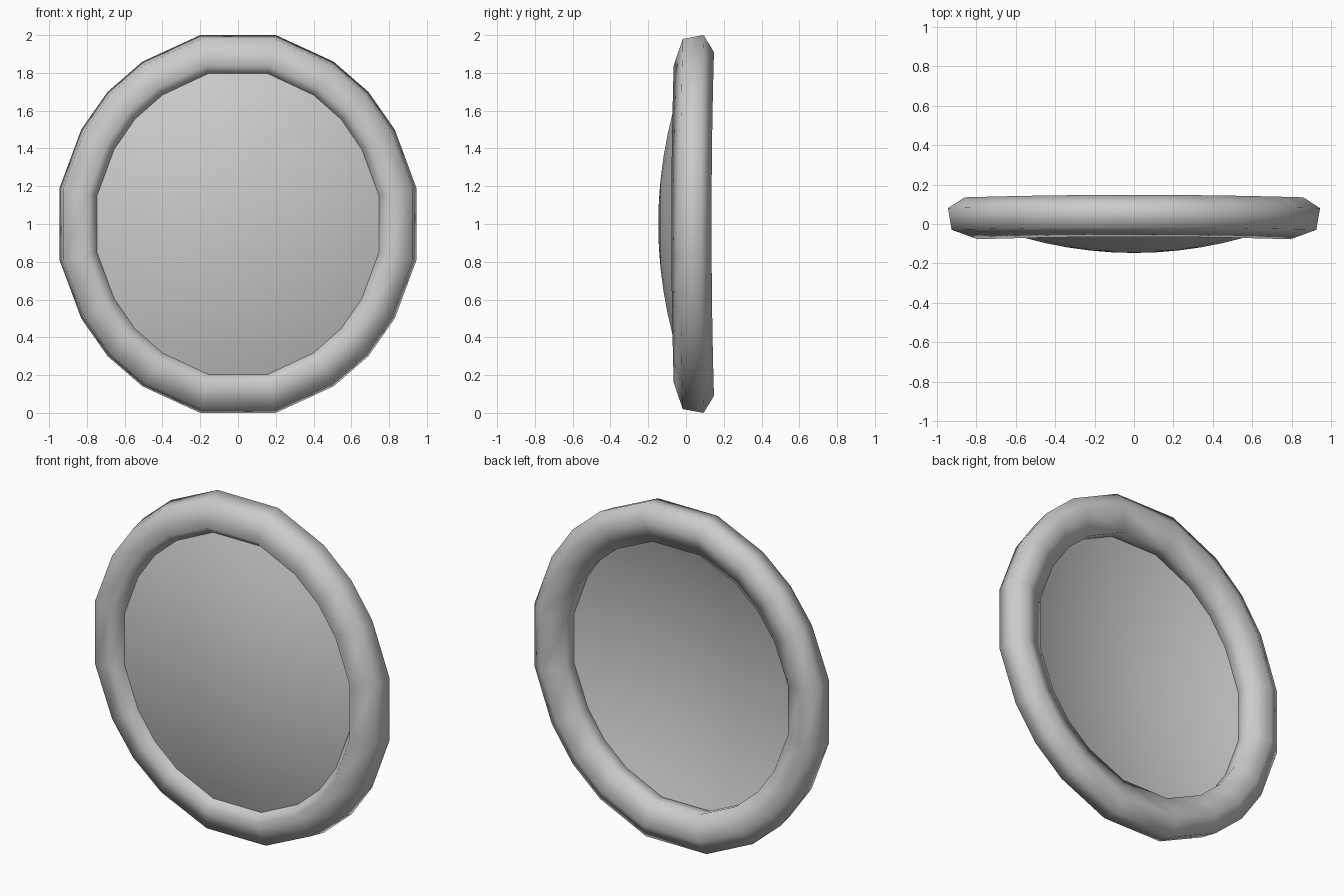
import bpy
from mathutils import Vector

cube = bpy.data.objects.get("Cube")
if cube:
    bpy.data.objects.remove(cube, do_unlink=True)

grey = bpy.data.materials.new("plain grey")
grey.use_nodes = True
COLOUR = (0.6, 0.6, 0.6, 1)
grey.diffuse_color = COLOUR
grey.node_tree.nodes["Principled BSDF"].inputs["Base Color"].default_value = COLOUR

# One quarter of the twenty-sided outline, mirrored into a full loop
quarter = [(0.945, 0.19), (0.83, 0.50), (0.69, 0.70), (0.505, 0.86), (0.2, 1.0)]
half = quarter + [(-x, z) for x, z in reversed(quarter)]
outline = half + [(-x, -z) for x, z in half]
N = len(outline)


def loft(name, loops, closed):
    """Join outline loops, each given as (scale, depth, bend)."""
    verts = [Vector((x * s, y - bend * (1 - z * z), 1 + z * s))
             for s, y, bend in loops for x, z in outline]
    count = len(loops)
    faces = []
    for i in range(count if closed else count - 1):
        a, b = i * N, (i + 1) % count * N
        for k in range(N):
            m = (k + 1) % N
            faces.append((a + k, b + k, b + m, a + m))
    if not closed:
        # Close the middle of the panel with a fan
        verts.append(Vector((0, PEAK, 1)))
        faces += [(len(verts) - 1, k, (k + 1) % N) for k in range(N)]
    mesh = bpy.data.meshes.new(name)
    mesh.from_pydata(verts, [], faces)
    mesh.materials.append(grey)
    mesh.shade_smooth()
    obj = bpy.data.objects.new(name, mesh)
    bpy.context.collection.objects.link(obj)
    return obj


# Rounded rim with a six-sided section, bent slightly forward at the sides
section = [(0.84, -0.065), (0.98, -0.017), (1.0, 0.093),
           (0.91, 0.148), (0.775, 0.095), (0.79, 0.0)]
loft("rim", [(s, y, 0.013) for s, y in section], True)

# Thin domed panel, bulging forward, with its edge tucked into the rim
PEAK = -0.147
steps = 7
loft("domed_panel", [(0.83 * i / steps, PEAK + 0.22 * (0.83 * i / steps) ** 2, 0)
                     for i in range(1, steps + 1)], False)
